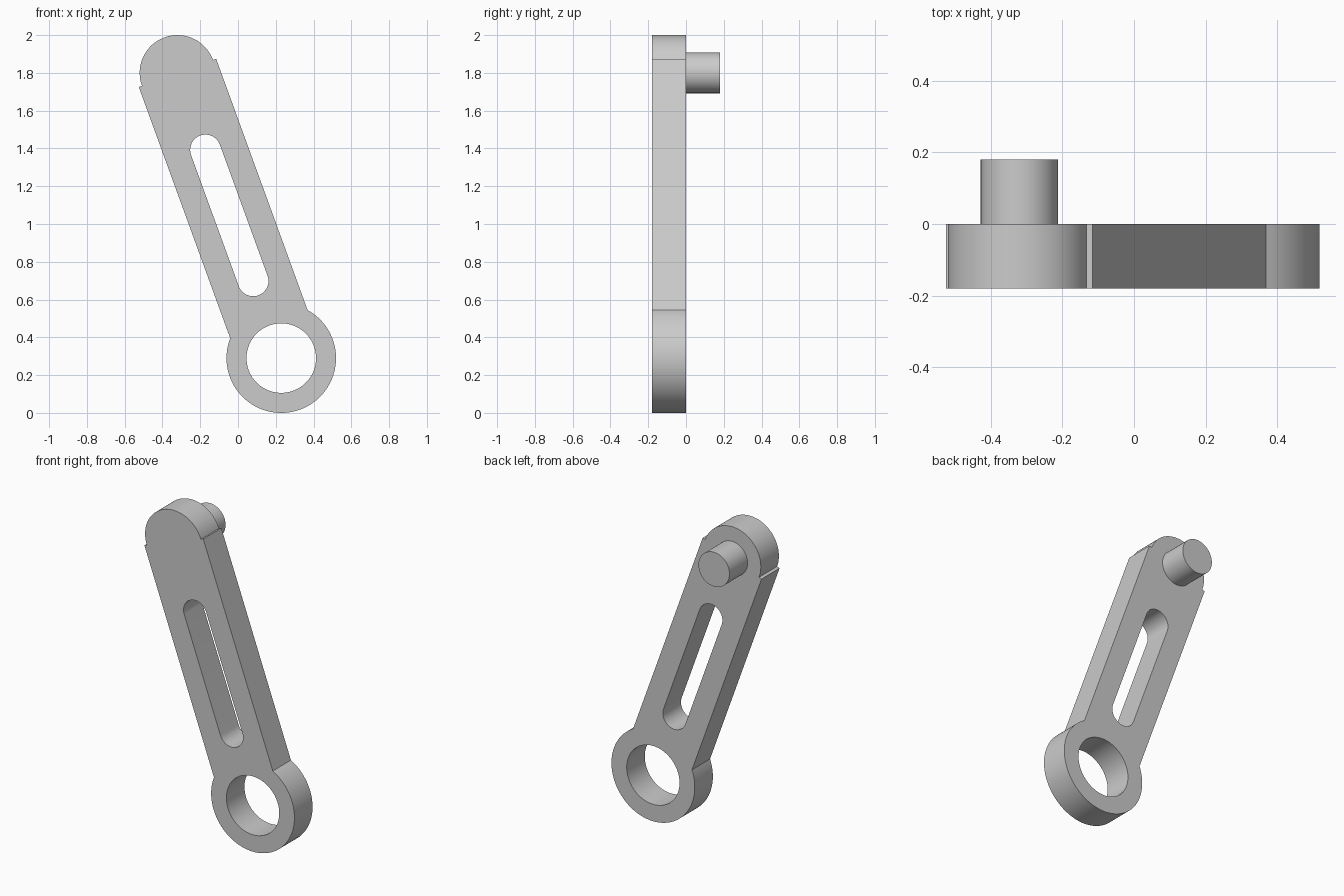
import bpy, bmesh
from math import sin, cos, pi, radians, asin, sqrt
from mathutils import Matrix

if "Cube" in bpy.data.objects:
    bpy.data.objects.remove(bpy.data.objects["Cube"])

# Dimensions; the arm is drawn upright from the ring centre, then tilted
THICK = 0.18
LENGTH = 1.607
TILT = radians(-20)
RING_R, BORE_R = 0.29, 0.184
HEAD_R, PIN_R = 0.2, 0.108
HALF_W = 0.218
SLOT_R, SLOT_LOW, SLOT_HIGH = 0.081, 0.435, 1.173
PLACE = Matrix.Translation((0.229, 0, 0.29)) @ Matrix.Rotation(TILT, 4, 'Y')

grey = bpy.data.materials.new("plain grey")
grey.use_nodes = True
colour = (0.6, 0.6, 0.6, 1)
grey.diffuse_color = colour
grey.node_tree.nodes["Principled BSDF"].inputs["Base Color"].default_value = colour


def arc(radius, start, end, height=0, steps=48):
    """Points along an arc centred on the arm's axis."""
    return [(radius * cos(start + (end - start) * i / steps),
             height + radius * sin(start + (end - start) * i / steps))
            for i in range(steps + 1)]


def make_object(name, bm):
    mesh = bpy.data.meshes.new(name)
    bm.to_mesh(mesh)
    bm.free()
    mesh.materials.append(grey)
    obj = bpy.data.objects.new(name, mesh)
    bpy.context.collection.objects.link(obj)
    bpy.ops.object.select_all(action='DESELECT')
    obj.select_set(True)
    bpy.context.view_layer.objects.active = obj
    return obj


# Outline: ring, straight bar ending in small shoulders, rounded head
meet = asin(sqrt(RING_R ** 2 - HALF_W ** 2) / RING_R)
outline = arc(RING_R, pi - meet, 2 * pi + meet, steps=80)
outline += [(HALF_W, LENGTH)] + arc(HEAD_R, 0, pi, LENGTH) + [(-HALF_W, LENGTH)]
bore = arc(BORE_R, 0, 2 * pi, steps=80)[:-1]
slot = arc(SLOT_R, 0, pi, SLOT_HIGH, 32) + arc(SLOT_R, pi, 2 * pi, SLOT_LOW, 32)

# Arm plate with bore and slot
bm = bmesh.new()
for loop in (outline, bore, slot):
    verts = [bm.verts.new((x, -THICK / 2, z)) for x, z in loop]
    for a, b in zip(verts, verts[1:] + verts[:1]):
        bm.edges.new((a, b))
bmesh.ops.triangle_fill(bm, use_beauty=True, use_dissolve=False,
                        edges=bm.edges[:], normal=(0, -1, 0))
bmesh.ops.recalc_face_normals(bm, faces=bm.faces[:])
bm.transform(PLACE)
arm = make_object("crank_arm", bm)
solid = arm.modifiers.new("thickness", 'SOLIDIFY')
solid.thickness = THICK
solid.offset = 0
bpy.ops.object.modifier_apply(modifier=solid.name)
bpy.ops.object.shade_smooth_by_angle(angle=radians(30))

# Pin on the back of the head
bm = bmesh.new()
sink = 0.02
bmesh.ops.create_cone(bm, cap_ends=True, segments=64, radius1=PIN_R, radius2=PIN_R,
                      depth=THICK + sink, matrix=PLACE
                      @ Matrix.Translation((0, (THICK - sink) / 2, LENGTH))
                      @ Matrix.Rotation(pi / 2, 4, 'X'))
make_object("crank_pin", bm)
bpy.ops.object.shade_smooth_by_angle(angle=radians(30))
